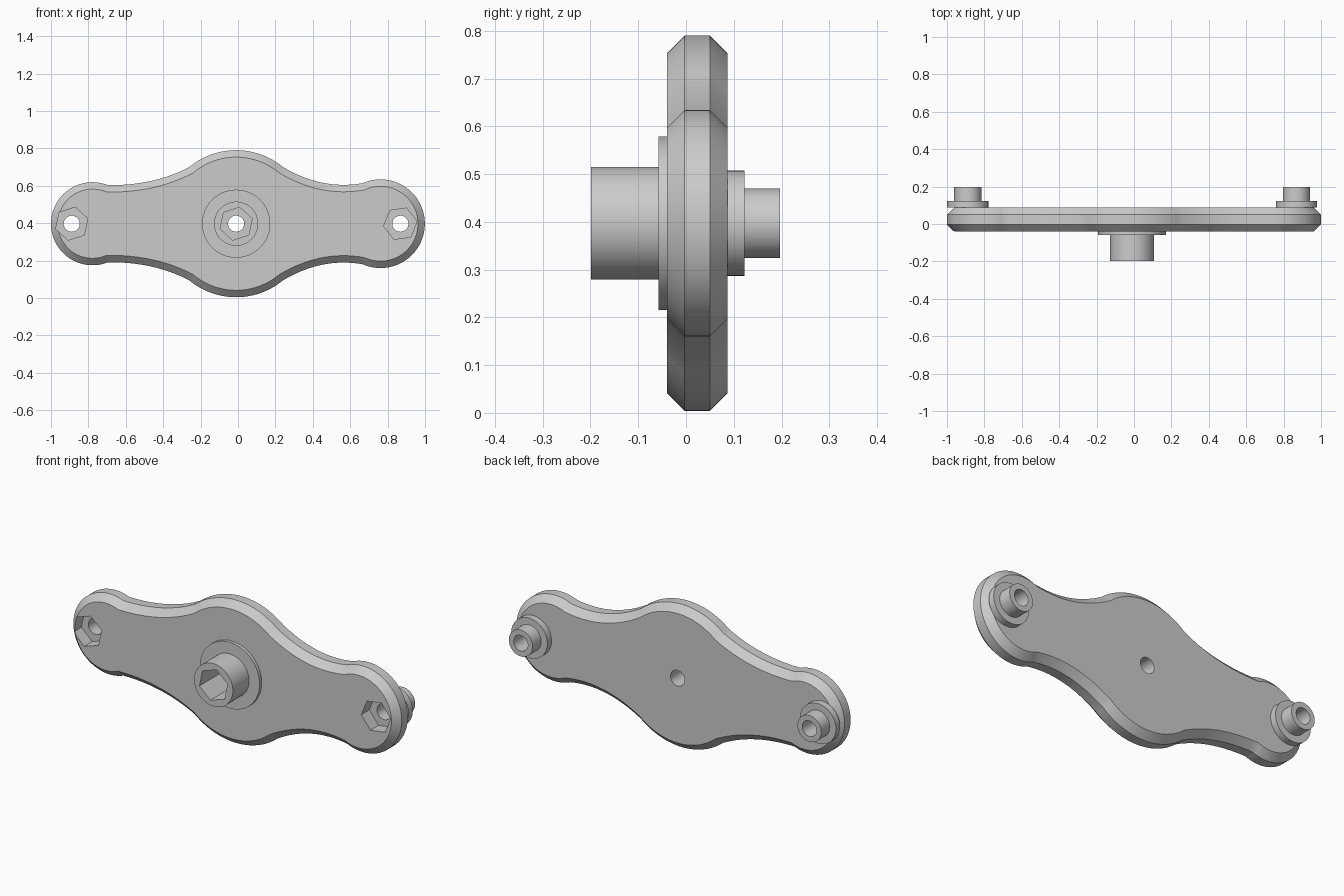
import bpy
import bmesh
from math import cos, sin, radians
from mathutils import Vector

if "Cube" in bpy.data.objects:
    bpy.data.objects.remove(bpy.data.objects["Cube"], do_unlink=True)

MID_Z = 0.397
HUB_X, LEFT_X, RIGHT_X = -0.01, 0.868, -0.889   # model's own left is +x
BACK_Y = 0.087

grey = bpy.data.materials.new("plain_grey")
grey.use_nodes = True
grey.diffuse_color = (0.6, 0.6, 0.6, 1)
grey.node_tree.nodes["Principled BSDF"].inputs["Base Color"].default_value = (0.6, 0.6, 0.6, 1)


def arc(x, r, start, end, steps):
    """Arc points in the x-z plane, angles in degrees."""
    angles = [radians(start + (end - start) * i / steps) for i in range(steps + 1)]
    return [Vector((x + r * cos(a), MID_Z + r * sin(a))) for a in angles]


def curve(a, control, b, steps=16):
    """Inner points of a quadratic curve from a to b."""
    c = Vector(control)
    ts = [i / steps for i in range(1, steps)]
    return [a * (1 - t) ** 2 + c * 2 * t * (1 - t) + b * t * t for t in ts]


def inset(points, d):
    """Move a counterclockwise outline inward with mitred corners."""
    result = []
    for i, p in enumerate(points):
        e1 = (p - points[i - 1]).normalized()
        e2 = (points[(i + 1) % len(points)] - p).normalized()
        n1, n2 = Vector((e1.y, -e1.x)), Vector((e2.y, -e2.x))
        result.append(p - (n1 + n2) * d / (1 + n1.dot(n2)))
    return result


def loft(name, rings):
    """Solid through outlines, each given as (y, points)."""
    bm = bmesh.new()
    loops = [[bm.verts.new((p.x, y, p.y)) for p in pts] for y, pts in rings]
    n = len(loops[0])
    for a, b in zip(loops, loops[1:]):
        for i in range(n):
            j = (i + 1) % n
            bm.faces.new((a[i], a[j], b[j], b[i]))
    bm.faces.new(loops[0])
    bm.faces.new(loops[-1])
    bmesh.ops.recalc_face_normals(bm, faces=bm.faces)
    mesh = bpy.data.meshes.new(name)
    bm.to_mesh(mesh)
    bm.free()
    mesh.materials.append(grey)
    obj = bpy.data.objects.new(name, mesh)
    bpy.context.collection.objects.link(obj)
    return obj


def prism(name, x, r, y0, y1, sides=64, turn=0):
    ring = arc(x, r, turn, turn + 360, sides)[:-1]
    return loft(name, [(y0, ring), (y1, ring)])


# Chamfered plate: two rounded ends joined to a round middle
left_end = arc(0.762, 0.237, 0, 113.8, 32)
hub = arc(HUB_X, 0.393, 50.5, 129.5, 32)
right_end = arc(-0.778, 0.222, 68.3, 180, 32)
upper = (left_end + curve(left_end[-1], (0.45, 0.575), hub[0]) + hub
         + curve(hub[-1], (-0.45, 0.60), right_end[0]) + right_end)
lower = [Vector((p.x, 2 * MID_Z - p.y)) for p in reversed(upper[1:-1])]
outline = upper + lower
small = inset(outline, 0.037)
parts = [loft("plate", [(-0.04, small), (-0.003, outline), (0.05, outline), (BACK_Y, small)])]

# Front boss on its collar
parts.append(prism("boss_collar", HUB_X, 0.182, -0.058, -0.04))
parts.append(prism("boss", HUB_X, 0.118, -0.199, -0.058))

# Stepped pegs on the back
for side, x in (("left", LEFT_X), ("right", RIGHT_X)):
    parts.append(prism(side + "_peg_collar", x, 0.11, BACK_Y, 0.123))
    parts.append(prism(side + "_peg", x, 0.0725, 0.123, 0.197))

# Bolt holes with hexagonal nut pockets
cutters = []
for name, x, floor, turn in (("left", LEFT_X, 0.03, 8), ("right", RIGHT_X, 0.03, 18),
                             ("hub", HUB_X, -0.015, 18)):
    cutters.append(prism(name + "_hole_cutter", x, 0.043, -0.5, 0.5, 48))
    cutters.append(prism(name + "_pocket_cutter", x, 0.09, -0.5, floor, 6, turn))
for cutter in cutters:
    cutter.hide_render = True

for part in parts:
    bpy.ops.object.select_all(action="DESELECT")
    part.select_set(True)
    bpy.context.view_layer.objects.active = part
    for cutter in cutters:
        mod = part.modifiers.new("hole", "BOOLEAN")
        mod.operation = "DIFFERENCE"
        mod.solver = "EXACT"
        mod.object = cutter
        bpy.ops.object.modifier_apply(modifier=mod.name)
    bpy.ops.object.shade_smooth_by_angle(angle=radians(25))

for cutter in cutters:
    bpy.data.objects.remove(cutter, do_unlink=True)
